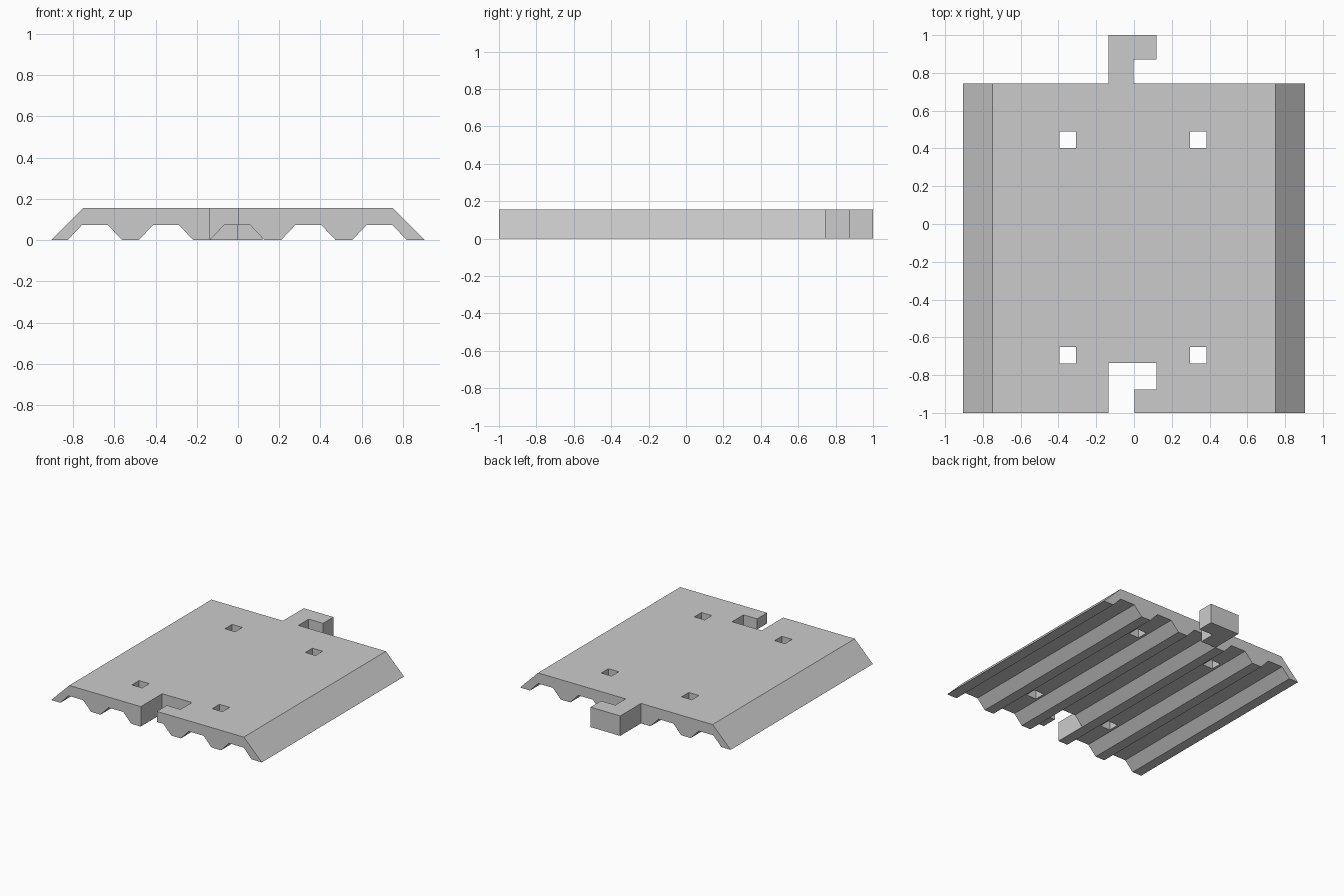
import bpy
import bmesh
from mathutils import Vector

default = bpy.data.objects.get("Cube")
if default:
    bpy.data.objects.remove(default, do_unlink=True)

HEIGHT, GROOVE = 0.155, 0.073
FRONT, BACK = -1.0, 0.745

grey = bpy.data.materials.new("plain grey")
grey.use_nodes = True
grey.diffuse_color = (0.6, 0.6, 0.6, 1)
grey.node_tree.nodes["Principled BSDF"].inputs["Base Color"].default_value = (0.6, 0.6, 0.6, 1)


def prisms(name, outlines, direction):
    """Extrude each closed outline along the direction into one flat-shaded object."""
    bm = bmesh.new()
    for outline in outlines:
        face = bm.faces.new([bm.verts.new(p) for p in outline])
        top = bmesh.ops.extrude_face_region(bm, geom=[face])["geom"]
        moved = [v for v in top if isinstance(v, bmesh.types.BMVert)]
        bmesh.ops.translate(bm, verts=moved, vec=Vector(direction))
    bmesh.ops.recalc_face_normals(bm, faces=bm.faces)
    mesh = bpy.data.meshes.new(name)
    bm.to_mesh(mesh)
    bm.free()
    mesh.materials.append(grey)
    obj = bpy.data.objects.new(name, mesh)
    bpy.context.collection.objects.link(obj)
    return obj


def hook(y, z):
    """Hook-shaped outline whose neck starts at y and points to the back."""
    plan = [(-0.135, 0), (-0.003, 0), (-0.003, 0.127),
            (0.12, 0.127), (0.12, 0.255), (-0.135, 0.255)]
    return [(px, y + py, z) for px, py in plan]


# Plate: bevelled sides, ribbed underside
section = [(-0.905, 0)]
for i in range(-2, 3):
    centre = i * 0.345 - 0.004
    section += [(centre - 0.132, 0), (centre - 0.063, GROOVE),
                (centre + 0.063, GROOVE), (centre + 0.132, 0)]
section += [(0.905, 0), (0.75, HEIGHT), (-0.75, HEIGHT)]
plate = prisms("plate", [[(x, FRONT, z) for x, z in section]], (0, BACK - FRONT, 0))

# Socket at the front and four square holes
cuts = [[(-0.135, -1.1, -0.1), (0.003, -1.1, -0.1), (0.003, -0.877, -0.1),
         (0.12, -0.877, -0.1), (0.12, -0.737, -0.1), (-0.135, -0.737, -0.1)]]
for x in (-0.35, 0.34):
    for y in (-0.695, 0.447):
        r = 0.044
        cuts.append([(x + sx * r, y + sy * r, -0.1)
                     for sx, sy in ((-1, -1), (1, -1), (1, 1), (-1, 1))])
cutter = prisms("socket_cutter", cuts, (0, 0, 0.5))
cutter.hide_render = True

cut = plate.modifiers.new("openings", "BOOLEAN")
cut.operation = "DIFFERENCE"
cut.solver = "EXACT"
cut.object = cutter
bpy.context.view_layer.objects.active = plate
bpy.ops.object.modifier_apply(modifier=cut.name)
bpy.data.objects.remove(cutter, do_unlink=True)

# Hook tab at the back
prisms("hook_tab", [hook(BACK, 0)], (0, 0, HEIGHT))
